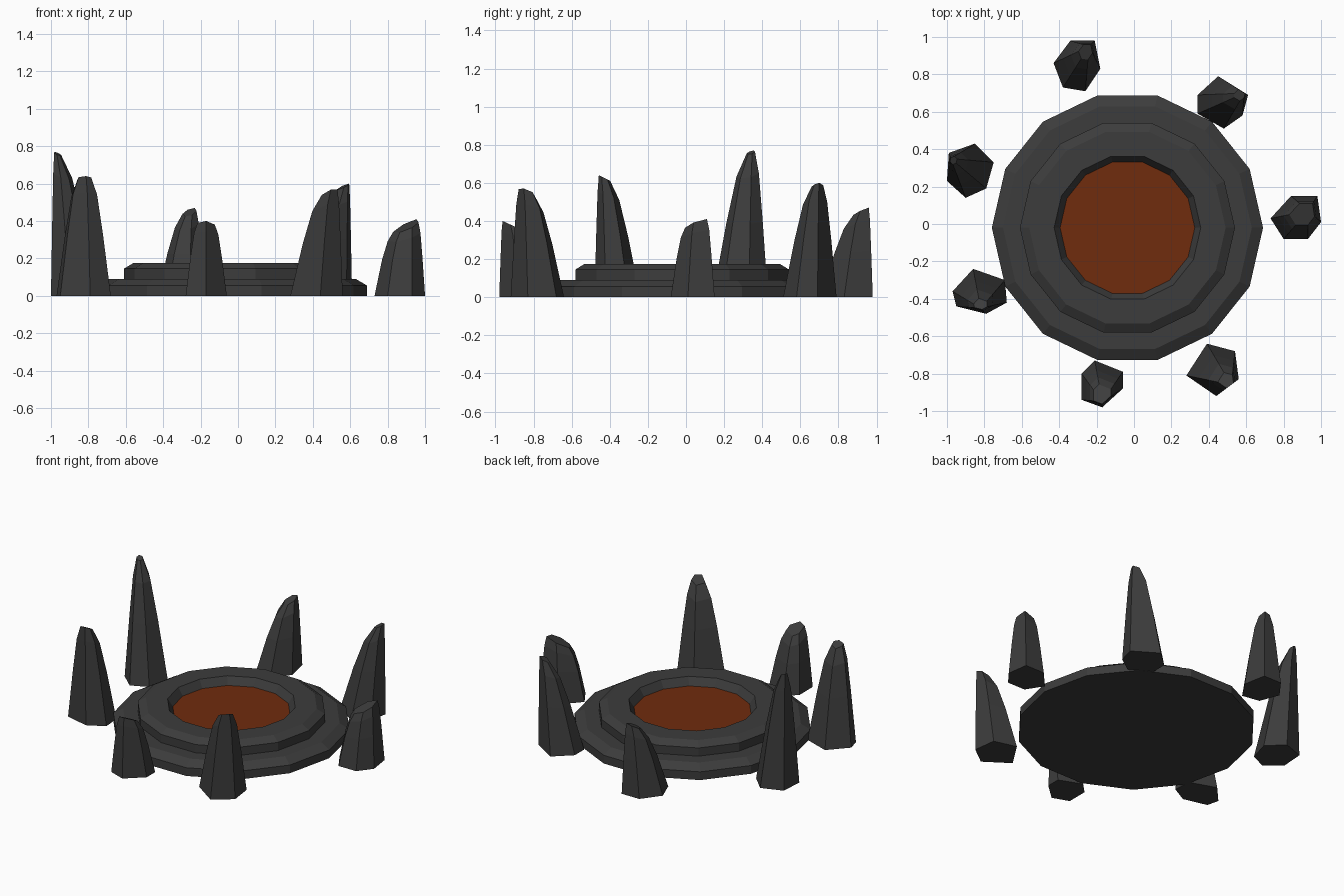
import bpy, bmesh, math
from mathutils import Vector

cube = bpy.data.objects.get("Cube")
if cube:
    bpy.data.objects.remove(cube, do_unlink=True)


def make_material(name, color):
    mat = bpy.data.materials.new(name)
    mat.use_nodes = True
    mat.diffuse_color = color
    bsdf = next(n for n in mat.node_tree.nodes if n.type == 'BSDF_PRINCIPLED')
    bsdf.inputs["Base Color"].default_value = color
    return mat


stone_mat = make_material("dark stone", (0.045, 0.045, 0.045, 1))
ember_mat = make_material("ember orange", (0.16, 0.025, 0.004, 1))


def loft(name, rings, mats):
    """Skin a stack of equal rings, capped at both ends."""
    bm = bmesh.new()
    loops = [[bm.verts.new(p) for p in ring] for ring in rings]
    count = len(loops[0])
    for low, high in zip(loops, loops[1:]):
        for i in range(count):
            j = (i + 1) % count
            bm.faces.new((low[i], low[j], high[j], high[i]))
    bm.faces.new(loops[0][::-1])
    cap = bm.faces.new(loops[-1])
    cap.material_index = len(mats) - 1
    bmesh.ops.recalc_face_normals(bm, faces=bm.faces)
    mesh = bpy.data.meshes.new(name)
    bm.to_mesh(mesh)
    bm.free()
    for mat in mats:
        mesh.materials.append(mat)
    obj = bpy.data.objects.new(name, mesh)
    bpy.context.collection.objects.link(obj)
    return obj


# Two-tier round dais with a sunken ember pool: (radius, height) profile
SIDES = 14
CENTRE = Vector((-0.035, -0.02, 0))
profile = [(0.725, 0), (0.725, 0.055), (0.665, 0.09), (0.575, 0.09),
           (0.575, 0.145), (0.525, 0.175), (0.392, 0.175), (0.36, 0.125)]


def circle(radius, z):
    steps = [math.tau * i / SIDES for i in range(SIDES)]
    return [CENTRE + Vector((radius * math.cos(a), radius * math.sin(a), z)) for a in steps]


loft("dais", [circle(r, z) for r, z in profile], [stone_mat, ember_mat])


# Standing stones: footprint tapers toward an off-centre peak, with a slanted top
def standing_stone(name, foot, peak, height, taper):
    foot = [Vector(p) for p in foot]
    peak = Vector(peak)
    middle = sum(foot, Vector((0, 0))) / len(foot)
    inward = (middle - peak).normalized()

    def ring(level, pull, slope):
        flat = [p.lerp(peak, pull * taper) for p in foot]
        depth = [(p - peak).dot(inward) for p in flat]
        return [(p.x, p.y, height * level - slope * (d - min(depth)))
                for p, d in zip(flat, depth)]

    rings = [ring(0, 0, 0), ring(0.52, 0.4, 0.1), ring(0.86, 0.7, 0.35), ring(1, 1, 0.5)]
    loft(name, rings, [stone_mat])


standing_stone("back_right_stone",
               [(-0.34, 0.98), (-0.43, 0.86), (-0.38, 0.73), (-0.26, 0.71), (-0.18, 0.83), (-0.21, 0.98)],
               (-0.24, 0.95), 0.47, 0.7)
standing_stone("back_left_stone",
               [(0.45, 0.79), (0.34, 0.69), (0.34, 0.59), (0.48, 0.51), (0.58, 0.58), (0.61, 0.69)],
               (0.59, 0.7), 0.6, 0.78)
standing_stone("left_stone",
               [(0.84, 0.15), (0.73, 0.03), (0.8, -0.08), (0.93, -0.08), (1, 0.01), (0.98, 0.15)],
               (0.93, 0.07), 0.41, 0.5)
standing_stone("right_stone",
               [(-0.85, 0.43), (-0.99, 0.38), (-1, 0.23), (-0.9, 0.14), (-0.79, 0.19), (-0.75, 0.33)],
               (-0.98, 0.35), 0.77, 0.85)
standing_stone("front_stone",
               [(-0.21, -0.73), (-0.28, -0.8), (-0.28, -0.94), (-0.17, -0.98), (-0.06, -0.88), (-0.06, -0.79)],
               (-0.17, -0.95), 0.4, 0.58)
standing_stone("front_right_stone",
               [(-0.86, -0.24), (-0.97, -0.36), (-0.95, -0.44), (-0.79, -0.48), (-0.68, -0.42), (-0.69, -0.3)],
               (-0.82, -0.45), 0.64, 0.75)
standing_stone("front_left_stone",
               [(0.39, -0.64), (0.28, -0.81), (0.44, -0.92), (0.56, -0.83), (0.54, -0.68)],
               (0.52, -0.86), 0.57, 0.7)
